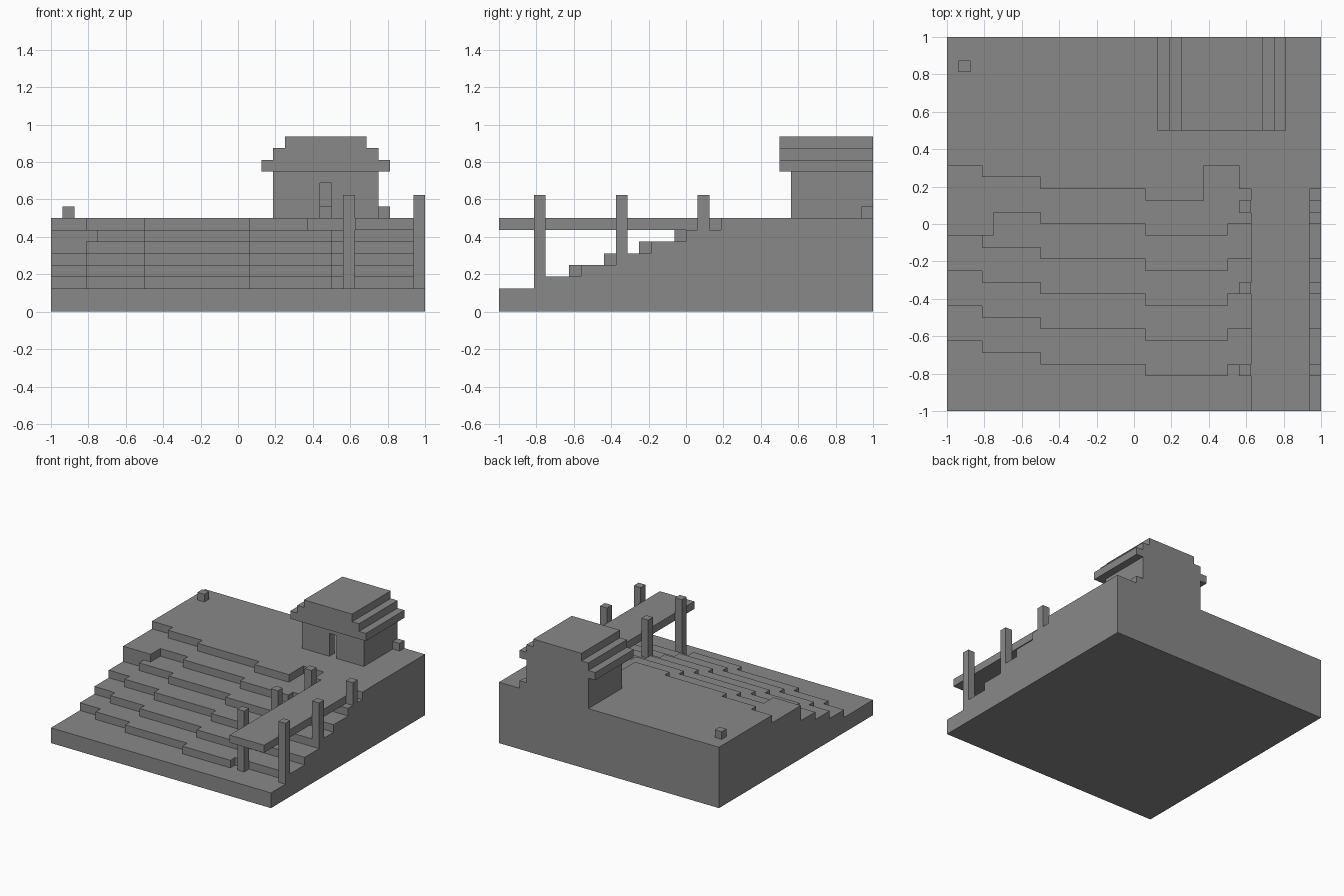
import bpy
import bmesh

U = 1 / 16  # one block

cube = bpy.data.objects.get("Cube")
if cube:
    bpy.data.objects.remove(cube)

GREY = (0.25, 0.25, 0.25, 1)
stone = bpy.data.materials.new("plain grey")
stone.use_nodes = True
stone.diffuse_color = GREY
stone.node_tree.nodes["Principled BSDF"].inputs["Base Color"].default_value = GREY


def add_slab(bm, outline, z0, z1):
    """Extrude a plan outline, in blocks, from z0 to z1."""
    face = bm.faces.new([bm.verts.new((x * U, y * U, z0 * U)) for x, y in outline])
    top = bmesh.ops.extrude_face_region(bm, geom=[face])["geom"]
    verts = [v for v in top if isinstance(v, bmesh.types.BMVert)]
    bmesh.ops.translate(bm, verts=verts, vec=(0, 0, (z1 - z0) * U))
    # the extrusion keeps the first face as the underside


def rect(x0, x1, y0, y1):
    return [(x0, y0), (x1, y0), (x1, y1), (x0, y1)]


def make(name, slabs):
    bm = bmesh.new()
    for outline, z0, z1 in slabs:
        add_slab(bm, outline, z0, z1)
    bmesh.ops.recalc_face_normals(bm, faces=bm.faces)
    mesh = bpy.data.meshes.new(name)
    bm.to_mesh(mesh)
    bm.free()
    mesh.materials.append(stone)
    obj = bpy.data.objects.new(name, mesh)
    bpy.context.collection.objects.link(obj)
    return obj


def box(name, x0, x1, y0, y1, z0, z1):
    return make(name, [(rect(x0, x1, y0, y1), z0, z1)])


# Terraced hillside: each level has a stepped front edge, given as (end x, y)
def terrace(runs):
    outline, x = [], -16
    for end, y in runs:
        outline += [(x, y), (end, y)]
        x = end
    return outline + [(16, 16), (-16, 16)]


levels = [(rect(-16, 16, -16, 16), 0, 2)]
for i in range(6):
    y = -12 + 3 * i
    runs = [(-13, y + 2), (-8, y + 1), (1, y), (8, y - 1), (16, y)]
    if i == 4:    # jutting ledge on the upper terrace
        runs[:2] = [(-12, y - 1), (-8, y + 1)]
    elif i == 5:  # notch cut in the top terrace
        runs[3:] = [(6, y - 1), (9, y + 2), (16, y)]
    levels.append((terrace(runs), 2 + i, 3 + i))
make("terraced_hill", levels)

# Pier with three pairs of posts
box("pier_deck", 10, 15, -16, 3, 7, 8)
for row, (y, foot) in enumerate([(-13, 2), (-6, 5), (1, 7)]):
    for side, x in (("right", 9), ("left", 15)):
        box(f"pier_post_{side}_{row + 1}", x, x + 1, y, y + 1, foot, 10)

# Hollow hut with a narrow doorway
make("hut_walls", [
    (rect(3, 7, 9, 10), 8, 12),
    (rect(8, 12, 9, 10), 8, 12),
    (rect(7, 8, 9, 10), 11, 12),
    (rect(3, 4, 10, 16), 8, 12),
    (rect(11, 12, 10, 16), 8, 12),
    (rect(4, 11, 15, 16), 8, 12),
])
box("hut_bench", 6, 9, 14, 15, 8, 9)

# Stepped roof
for i in range(3):
    box(f"roof_tier_{i + 1}", 2 + i, 13 - i, 8, 16, 12 + i, 13 + i)

# Loose blocks on the top terrace
box("block_by_hut", 12, 13, 15, 16, 8, 9)
box("block_far_corner", -15, -14, 13, 14, 8, 9)
